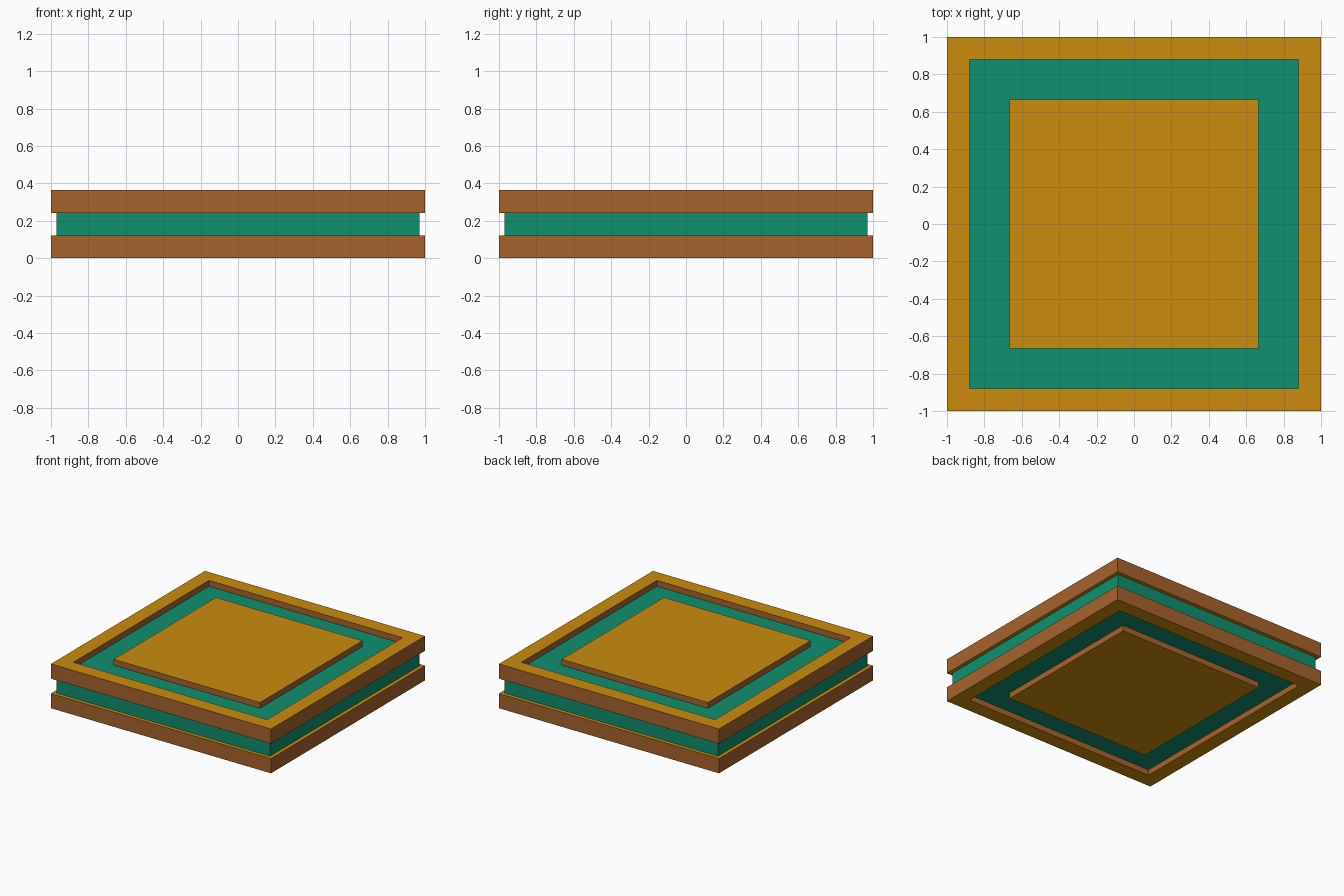
import bpy
import bmesh

if "Cube" in bpy.data.objects:
    bpy.data.objects.remove(bpy.data.objects["Cube"])


def material(name, rgb):
    """Flat colour from 0-255 sRGB values, stored as linear."""
    def lin(c):
        c /= 255
        return c / 12.92 if c <= 0.04045 else ((c + 0.055) / 1.055) ** 2.4
    m = bpy.data.materials.new(name)
    m.diffuse_color = (*[lin(c) for c in rgb], 1)
    m.use_nodes = True
    m.node_tree.nodes["Principled BSDF"].inputs["Base Color"].default_value = m.diffuse_color
    return m


gold = material("gold face", (203, 140, 14))
brown = material("brown edge", (166, 99, 45))
green = material("green core", (15, 144, 110))

HEIGHT = 0.364     # whole stack
LAYER = 0.121      # thickness of each frame
RECESS = 0.048     # depth of the sunken green face
OUTER, INNER, PLATE, CORE = 1.0, 0.88, 0.665, 0.97


def finish(name, bm, mats):
    bmesh.ops.recalc_face_normals(bm, faces=bm.faces[:])
    if len(mats) > 1:  # flat tops and bottoms first colour, side walls second
        for f in bm.faces:
            f.material_index = 0 if abs(f.normal.z) > 0.5 else 1
    me = bpy.data.meshes.new(name)
    bm.to_mesh(me)
    bm.free()
    for m in mats:
        me.materials.append(m)
    ob = bpy.data.objects.new(name, me)
    bpy.context.collection.objects.link(ob)


def slab(name, half, z0, z1, mats):
    bm = bmesh.new()
    bmesh.ops.create_cube(bm, size=1)
    for v in bm.verts:
        v.co = (v.co.x * 2 * half, v.co.y * 2 * half, z1 if v.co.z > 0 else z0)
    finish(name, bm, mats)


def frame(name, z0, z1):
    """Square ring swept around a rectangular section."""
    bm = bmesh.new()
    section = [(OUTER, z0), (OUTER, z1), (INNER, z1), (INNER, z0)]
    corners = [(1, 1), (-1, 1), (-1, -1), (1, -1)]
    rings = [[bm.verts.new((sx * r, sy * r, z)) for r, z in section]
             for sx, sy in corners]
    for i in range(4):
        a, b = rings[i], rings[(i + 1) % 4]
        for j in range(4):
            k = (j + 1) % 4
            bm.faces.new((a[j], b[j], b[k], a[k]))
    finish(name, bm, [gold, brown])


# Green core, sunk below both outer faces
slab("core", CORE, RECESS, HEIGHT - RECESS, [green])

# Raised frame and centre plate on each side
frame("bottom_frame", 0, LAYER)
frame("top_frame", HEIGHT - LAYER, HEIGHT)
slab("bottom_plate", PLATE, 0, RECESS + 0.01, [gold, brown])
slab("top_plate", PLATE, HEIGHT - RECESS - 0.01, HEIGHT, [gold, brown])
